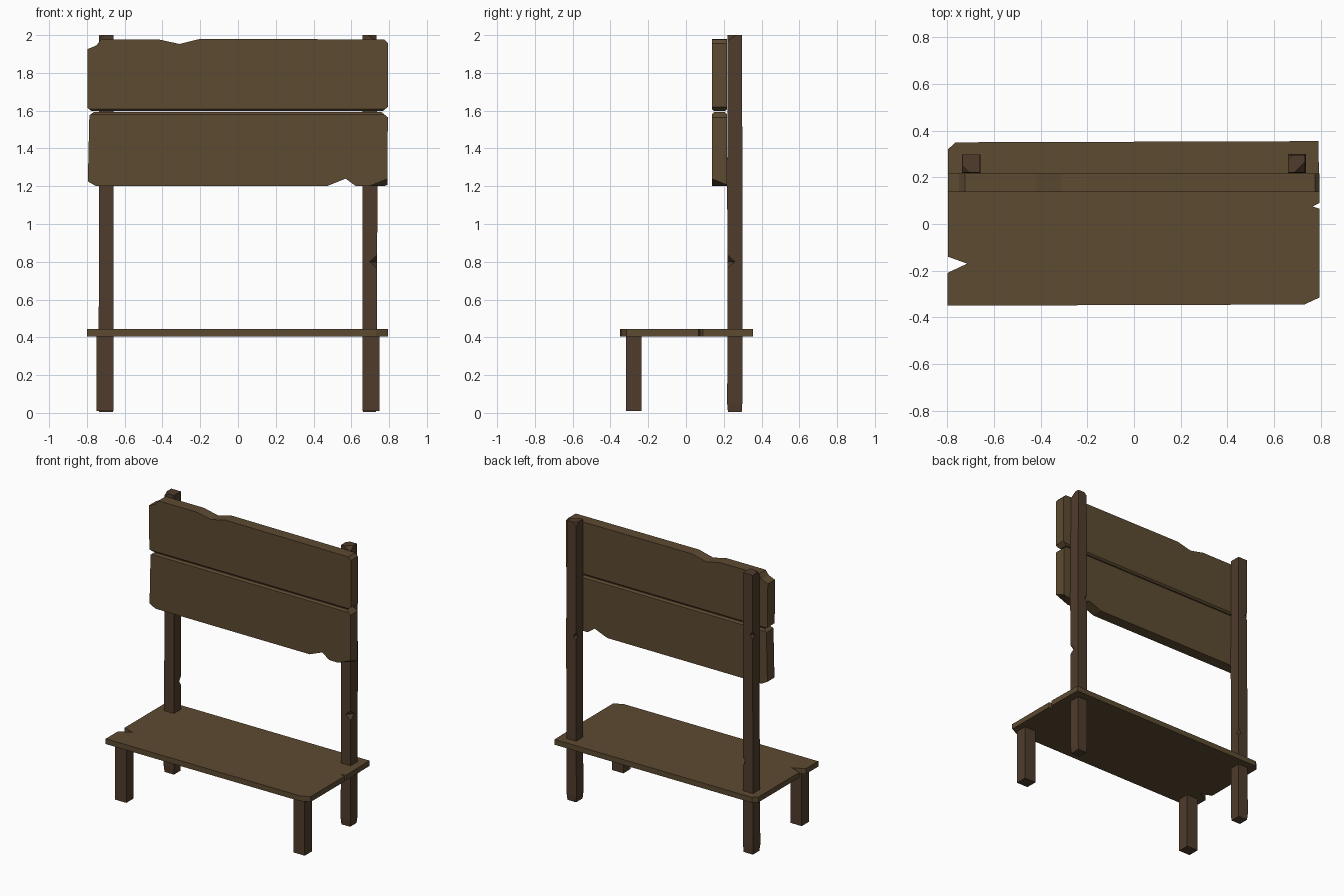
import bpy, bmesh
from mathutils import Matrix, Vector

if "Cube" in bpy.data.objects:
    bpy.data.objects.remove(bpy.data.objects["Cube"])


def material(name, color):
    m = bpy.data.materials.new(name)
    m.diffuse_color = (*color, 1)
    m.use_nodes = True
    m.node_tree.nodes["Principled BSDF"].inputs["Base Color"].default_value = m.diffuse_color
    return m


PLANK = material("plank_wood", (0.11, 0.07, 0.031))
POST = material("post_wood", (0.08, 0.045, 0.025))


def finish(bm, name, mat):
    bmesh.ops.recalc_face_normals(bm, faces=bm.faces)
    me = bpy.data.meshes.new(name)
    bm.to_mesh(me)
    bm.free()
    ob = bpy.data.objects.new(name, me)
    if mat:
        me.materials.append(mat)
    bpy.context.collection.objects.link(ob)
    return ob


def plank(name, outline, to3d, thickness, seam=None):
    """Extrude an outline; optionally bevel the long edges at height seam."""
    bm = bmesh.new()
    face = bm.faces.new([bm.verts.new(to3d(*p)) for p in outline])
    ext = bmesh.ops.extrude_face_region(bm, geom=[face])["geom"]
    bmesh.ops.translate(bm, vec=thickness, verts=[v for v in ext if isinstance(v, bmesh.types.BMVert)])
    bmesh.ops.recalc_face_normals(bm, faces=bm.faces)
    if seam:
        edges = [e for e in bm.edges if e.calc_length() > 1
                 and all(abs(v.co.z - seam) < 0.02 for v in e.verts)]
        bmesh.ops.bevel(bm, geom=edges, offset=0.011, segments=1, affect='EDGES')
    return finish(bm, name, PLANK)


def timber(name, rings):
    """Square timber lofted through rings of (z, x0, x1, y0, y1)."""
    bm = bmesh.new()
    loops = [[bm.verts.new(p) for p in ((x0, y0, z), (x1, y0, z), (x1, y1, z), (x0, y1, z))]
             for z, x0, x1, y0, y1 in rings]
    for a, b in zip(loops, loops[1:]):
        for i in range(4):
            j = (i + 1) % 4
            bm.faces.new((a[i], a[j], b[j], b[i]))
    bm.faces.new(loops[0])
    bm.faces.new(loops[-1])
    return finish(bm, name, POST)


def chip(ob, loc, size):
    """Knock an octahedral chip out of an edge or corner."""
    bm = bmesh.new()
    bmesh.ops.create_uvsphere(bm, u_segments=4, v_segments=2, radius=1,
                              matrix=Matrix.Translation(loc) @ Matrix.Diagonal((*size, 1)))
    cutter = finish(bm, "chip_cutter", None)
    cutter.hide_render = True
    mod = ob.modifiers.new("chip", 'BOOLEAN')
    mod.operation, mod.solver, mod.object = 'DIFFERENCE', 'EXACT', cutter
    bpy.context.view_layer.objects.active = ob
    bpy.ops.object.modifier_apply(modifier=mod.name)
    bpy.data.objects.remove(cutter)


# Seat with cracked ends
plank("seat", [(-0.80, -0.35), (0.73, -0.345), (0.795, -0.315), (0.795, 0.065),
               (0.765, 0.075), (0.795, 0.09), (0.79, 0.355), (-0.765, 0.35),
               (-0.797, 0.32), (-0.797, -0.14), (-0.715, -0.17), (-0.80, -0.21)],
      lambda x, y: (x, y, 0.405), Vector((0, 0, 0.038)))

# Back boards
upright = lambda x, z: (x, 0.137, z)
deep = Vector((0, 0.08, 0))
upper = plank("upper_back_board",
              [(-0.775, 1.597), (0.765, 1.597), (0.795, 1.62), (0.795, 1.955), (0.775, 1.977),
               (-0.20, 1.98), (-0.31, 1.953), (-0.42, 1.977), (-0.725, 1.977),
               (-0.75, 1.945), (-0.798, 1.925), (-0.797, 1.615)], upright, deep, 1.597)
lower = plank("lower_back_board",
              [(-0.795, 1.225), (-0.75, 1.20), (0.47, 1.20), (0.57, 1.24), (0.625, 1.20),
               (0.792, 1.20), (0.793, 1.565), (0.76, 1.592), (-0.765, 1.592),
               (-0.787, 1.575)], upright, deep, 1.592)
chip(lower, (0.793, 0.137, 1.20), (0.10, 0.10, 0.04))

# Tall back posts
left = timber("left_back_post", [(0.005, -0.735, -0.662, 0.222, 0.295), (0.05, -0.74, -0.66, 0.218, 0.298),
                                 (0.60, -0.737, -0.66, 0.22, 0.298), (1.2, -0.735, -0.658, 0.218, 0.297),
                                 (2.0, -0.735, -0.66, 0.22, 0.297)])
right = timber("right_back_post", [(0.005, 0.662, 0.73, 0.222, 0.295), (0.05, 0.658, 0.735, 0.218, 0.298),
                                   (0.60, 0.66, 0.736, 0.22, 0.298), (1.19, 0.66, 0.738, 0.218, 0.299),
                                   (2.0, 0.66, 0.732, 0.22, 0.296)])
chip(right, (0.737, 0.219, 0.80), (0.04, 0.04, 0.037))
chip(right, (0.66, 0.299, 1.19), (0.02, 0.02, 0.03))
chip(right, (0.732, 0.22, 2.0), (0.045, 0.045, 0.03))
chip(right, (0.66, 0.296, 2.0), (0.02, 0.02, 0.02))
chip(left, (-0.66, 0.298, 0.65), (0.02, 0.02, 0.03))
chip(left, (-0.735, 0.297, 1.57), (0.02, 0.02, 0.03))
chip(left, (-0.735, 0.22, 2.0), (0.03, 0.03, 0.02))

# Short front legs
for side, s in (("left", -1), ("right", 1)):
    x0, x1 = sorted((s * 0.66, s * 0.75))
    timber(side + "_front_leg", [(0.01, x0, x1, -0.318, -0.235), (0.41, x0, x1, -0.318, -0.235)])
